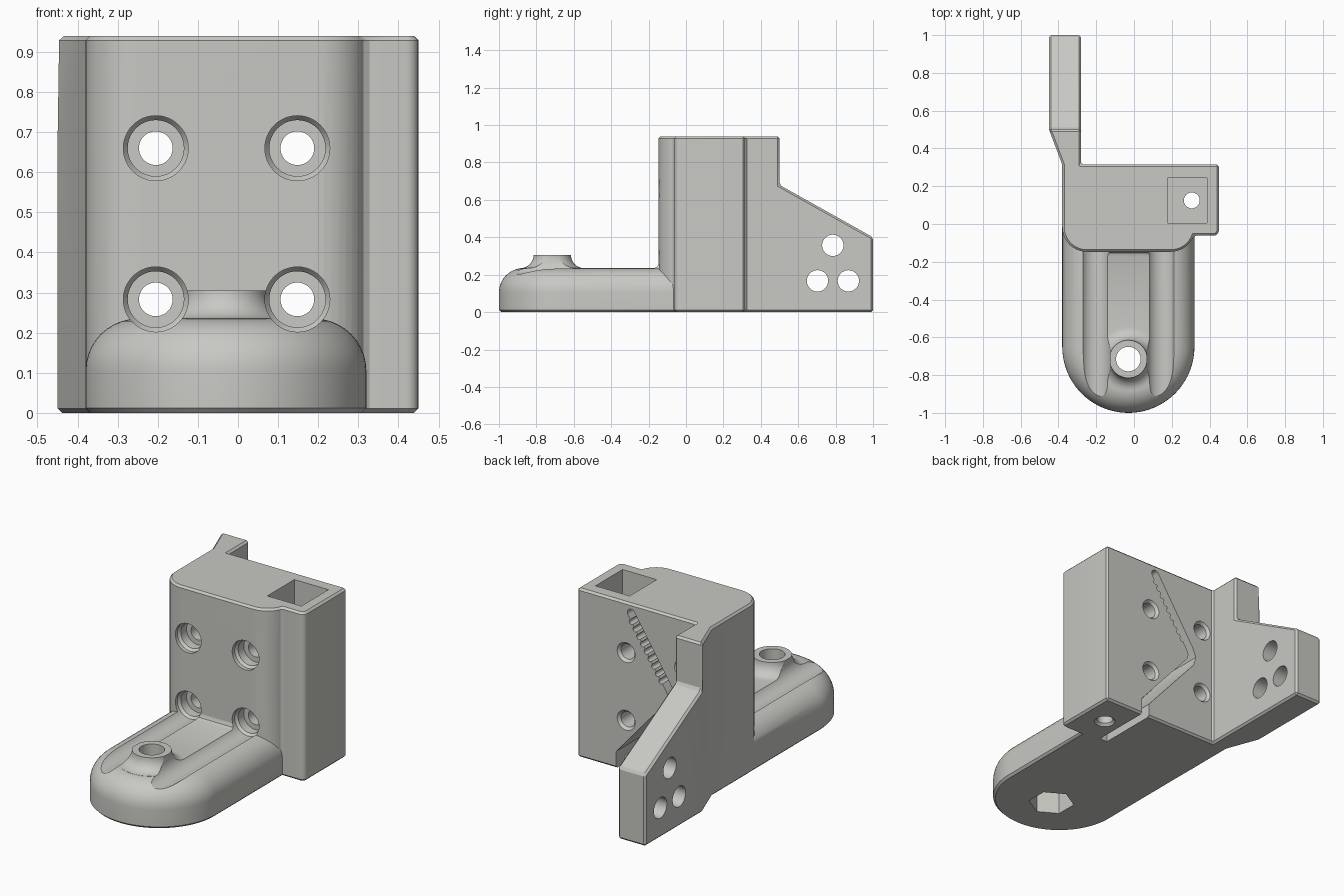
import bpy, bmesh, math
from math import sin, cos, pi, radians
from mathutils import Vector

if "Cube" in bpy.data.objects:
    bpy.data.objects.remove(bpy.data.objects["Cube"])

grey = bpy.data.materials.new("light_grey")
grey.diffuse_color = (0.58, 0.58, 0.55, 1)
grey.use_nodes = True
grey.node_tree.nodes["Principled BSDF"].inputs["Base Color"].default_value = grey.diffuse_color


def loft(name, loops):
    """Closed solid skinned through equal-length loops of points."""
    bm = bmesh.new()
    rings = [[bm.verts.new(p) for p in loop] for loop in loops]
    n = len(rings[0])
    for a, b in zip(rings, rings[1:]):
        for i in range(n):
            j = (i + 1) % n
            bm.faces.new((a[i], a[j], b[j], b[i]))
    bm.faces.new(rings[0])
    bm.faces.new(rings[-1])
    bmesh.ops.recalc_face_normals(bm, faces=bm.faces)
    me = bpy.data.meshes.new(name)
    bm.to_mesh(me)
    bm.free()
    me.materials.append(grey)
    ob = bpy.data.objects.new(name, me)
    bpy.context.collection.objects.link(ob)
    return ob


def place(axis, u, v, h):
    return {"x": (h, u, v), "y": (u, h, v), "z": (u, v, h)}[axis]


def prism(name, pts, axis, a, b):
    return loft(name, [[place(axis, u, v, h) for u, v in pts] for h in (a, b)])


def turned(name, center, axis, profile, n=48, start=0.0):
    """Round solid from (radius, height) pairs along an axis."""
    return loft(name, [[place(axis, center[0] + r * cos(start + 2 * pi * i / n),
                              center[1] + r * sin(start + 2 * pi * i / n), h)
                        for i in range(n)] for r, h in profile])


def arc(cx, cy, r, a0, a1, n):
    return [(cx + r * cos(radians(a0 + (a1 - a0) * i / n)),
             cy + r * sin(radians(a0 + (a1 - a0) * i / n))) for i in range(n + 1)]


def apply(ob, mod):
    bpy.context.view_layer.objects.active = ob
    bpy.ops.object.modifier_apply(modifier=mod.name)


def combine(ob, other, op):
    m = ob.modifiers.new("bool", "BOOLEAN")
    m.operation, m.solver, m.object = op, "EXACT", other
    apply(ob, m)
    bpy.data.objects.remove(other)


def cut(ob, other):
    combine(ob, other, "DIFFERENCE")


# Upright block with the rear arm, one outline
outline = ([(0.45, 0.315), (-0.28, 0.315), (-0.28, 1.0), (-0.45, 1.0), (-0.45, 0.5), (-0.38, 0.315)]
           + arc(-0.25, -0.017, 0.13, 180, 270, 10)
           + arc(0.195, -0.017, 0.13, 270, 340, 8)
           + arc(0.42, -0.032, 0.03, 270, 360, 5))
bracket = prism("bracket", outline, "z", 0, 0.94)
cut(bracket, prism("arm_slope", [(0.5, 1.1), (0.5, 0.68), (1.0, 0.4), (1.1, 0.344), (1.1, 1.1)],
                   "x", -0.6, -0.1))
bev = bracket.modifiers.new("chamfer", "BEVEL")
bev.width, bev.segments, bev.limit_method, bev.angle_limit = 0.011, 1, "ANGLE", radians(30)
apply(bracket, bev)


# Rounded foot
def foot_loop(inset, z):
    r = 0.35 - inset
    pts = arc(-0.03, -0.65, r, 180, 360, 40) + [(-0.03 + r, 0.08), (-0.03 - r, 0.08)]
    return [(x, y, z) for x, y in pts]


foot_profile = [(0.012, 0), (0, 0.012), (0, 0.105)]
foot_profile += [(0.13 - 0.13 * cos(i * pi / 20), 0.105 + 0.13 * sin(i * pi / 20)) for i in range(1, 11)]
combine(bracket, loft("foot", [foot_loop(*p) for p in foot_profile]), "UNION")

# Fillet where the foot meets the block
combine(bracket, prism("foot_fillet", [(-0.1, 0.2), (-0.1, 0.26), (-0.147, 0.26), (-0.154, 0.242),
                                       (-0.172, 0.235), (-0.172, 0.2)], "x", -0.25, 0.19), "UNION")

# Flared boss on the foot
boss = (-0.03, -0.715)
flare = [(0.17 - 0.07 * sin(i * pi / 16), 0.305 - 0.07 * cos(i * pi / 16)) for i in range(9)]
combine(bracket, turned("boss", boss, "z", [(0.17, 0.1)] + flare), "UNION")
cut(bracket, turned("boss_hole", boss, "z", [(0.065, -0.1), (0.065, 0.4)]))
cut(bracket, turned("nut_trap", boss, "z", [(0.12, -0.1), (0.12, 0.13)], 6, pi / 6))

# Four counterbored screw holes, with clearance running over the foot
for x in (-0.205, 0.148):
    for z in (0.283, 0.66):
        cut(bracket, turned("screw_hole", (x, z), "y",
                            [(0.081, -1.2), (0.081, -0.125), (0.07, -0.11), (0.07, -0.06),
                             (0.042, -0.06), (0.042, 0.3), (0.056, 0.316), (0.056, 0.4)]))

# Square pocket and vertical hole
cut(bracket, prism("pocket", [(0.177, 0.005), (0.387, 0.005), (0.387, 0.243), (0.177, 0.243)],
                   "z", 0.72, 1.1))
cut(bracket, turned("pocket_hole", (0.306, 0.125), "z",
                    [(0.055, -0.1), (0.055, 0), (0.042, 0.014), (0.042, 0.8)]))

# Three holes across the arm
for y, z in ((0.785, 0.357), (0.703, 0.167), (0.868, 0.167)):
    cut(bracket, turned("arm_hole", (y, z), "x", [(0.057, -0.6), (0.057, -0.1)]))

# Bent strap slot in the back
path = [Vector(p) for p in ((0.117, 0.885), (-0.12, 0.52), (-0.137, 0.48), (-0.125, 0.44),
                            (0.185, 0.085), (0.185, -0.05))]
half = 0.024
left, right = [], []
for i, p in enumerate(path):
    d0 = (path[max(i, 1)] - path[max(i, 1) - 1]).normalized()
    k = min(i + 1, len(path) - 1)
    d1 = (path[k] - path[k - 1]).normalized()
    d = (d0 + d1).normalized()
    off = Vector((-d.y, d.x)) * (half / d.dot(d0))
    left.append(p + off)
    right.append(p - off)
cut(bracket, prism("strap_slot", left + right[::-1], "y", -0.03, 0.4))
cut(bracket, turned("slot_end", path[0], "y", [(half, -0.03), (half, 0.4)], 24))

# Teeth along the lower side of the slot
run = (path[1] - path[0]).normalized()
side = Vector((-run.y, run.x))
for i in range(9):
    c = path[0] + run * (0.04 + 0.042 * i) + side * half
    cut(bracket, turned("tooth", c, "y", [(0.014, -0.029), (0.014, 0.4)], 12))

# Smooth curves, crisp edges
bpy.ops.object.select_all(action="DESELECT")
bracket.select_set(True)
bpy.context.view_layer.objects.active = bracket
bpy.ops.object.shade_smooth_by_angle(angle=radians(25))
